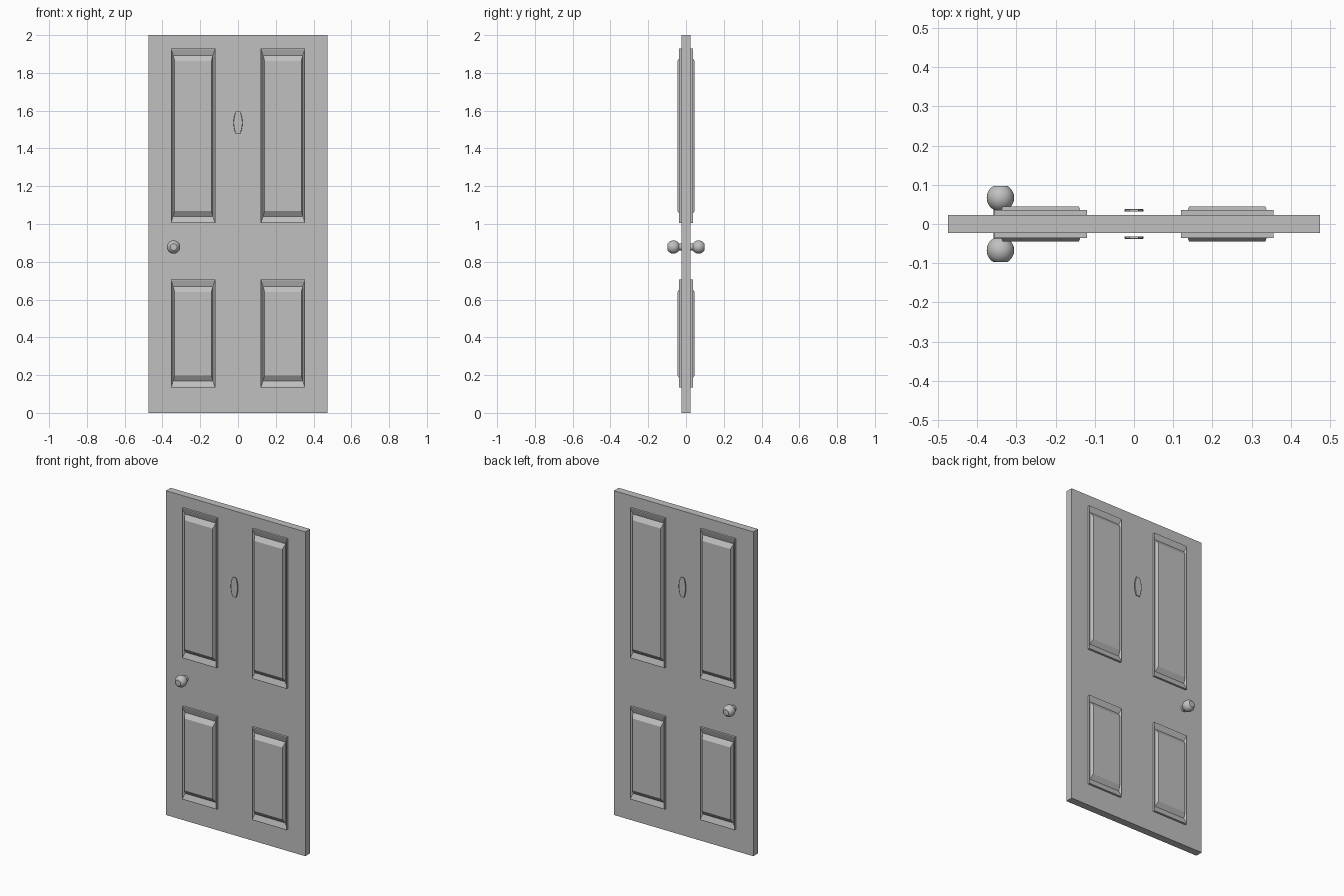
import bpy, bmesh, math

default = bpy.data.objects.get("Cube")
if default:
    bpy.data.objects.remove(default, do_unlink=True)

GREY = (0.53, 0.53, 0.53, 1.0)
paint = bpy.data.materials.new("plain_grey")
paint.use_nodes = True
paint.diffuse_color = GREY
paint.node_tree.nodes["Principled BSDF"].inputs["Base Color"].default_value = GREY

HALF_DEPTH = 0.023


def finish(name, bm, mirror_x=False, mirror_y=False, smooth=False):
    """Turn a bmesh into a named object, mirrored about the door centre."""
    mesh = bpy.data.meshes.new(name)
    bm.to_mesh(mesh)
    bm.free()
    mesh.materials.append(paint)
    obj = bpy.data.objects.new(name, mesh)
    bpy.context.collection.objects.link(obj)
    if mirror_x or mirror_y:
        mod = obj.modifiers.new("both_sides", "MIRROR")
        mod.use_axis = (mirror_x, mirror_y, False)
        mod.use_mirror_merge = False
    if smooth:
        bpy.ops.object.select_all(action="DESELECT")
        obj.select_set(True)
        bpy.context.view_layer.objects.active = obj
        bpy.ops.object.shade_smooth_by_angle(angle=math.radians(35))
    return obj


def loft(rings, cap_back=False):
    """Bridge rings that run from the back towards the front, then cap."""
    bm = bmesh.new()
    loops = [[bm.verts.new(p) for p in ring] for ring in rings]
    for a, b in zip(loops, loops[1:]):
        for i in range(len(a)):
            j = (i + 1) % len(a)
            bm.faces.new((a[i], a[j], b[j], b[i]))
    bm.faces.new(loops[-1])
    if cap_back:
        bm.faces.new(loops[0][::-1])
    return bm


def rectangle(x0, x1, z0, z1, inset_x, inset_z, depth):
    x0, x1, z0, z1 = x0 + inset_x, x1 - inset_x, z0 + inset_z, z1 - inset_z
    return [(x, -depth, z) for x, z in ((x0, z0), (x1, z0), (x1, z1), (x0, z1))]


def circle(x, z, radius, depth, sides=32):
    angles = [math.tau * i / sides for i in range(sides)]
    return [(x + radius * math.cos(a), -depth, z + radius * math.sin(a)) for a in angles]


# Door slab
bm = bmesh.new()
bmesh.ops.create_cube(bm, size=1)
for v in bm.verts:
    v.co = (v.co.x * 0.95, v.co.y * 2 * HALF_DEPTH, v.co.z * 2 + 1)
finish("door_slab", bm)

# Raised panels: lip, slope into a groove, slope up to the field
PROFILE = [(0, 0, 0.022), (0, 0, 0.036), (0.003, 0.005, 0.036),
           (0.013, 0.036, 0.026), (0.021, 0.064, 0.045)]
for name, z0, z1 in (("upper_panels", 1.005, 1.928), ("lower_panels", 0.134, 0.705)):
    rings = [rectangle(0.12, 0.356, z0, z1, *step) for step in PROFILE]
    finish(name, loft(rings), mirror_x=True, mirror_y=True)

# Door knobs: round neck and a ball with a flattened end
KNOB_X, KNOB_Z, BALL, CENTRE = -0.341, 0.878, 0.035, 0.067
rings = [circle(KNOB_X, KNOB_Z, 0.018, 0.022)]
for i in range(13):
    a = math.radians(31 + 118 * i / 12)
    rings.append(circle(KNOB_X, KNOB_Z, BALL * math.sin(a), CENTRE - BALL * math.cos(a)))
finish("door_knobs", loft(rings), mirror_y=True, smooth=True)


# Small barrel-shaped plates set just off the slab
def barrel(depth, scale=1.0):
    side = [(0.012 + 0.012 * math.cos(t * math.pi / 2), 0.06 * t)
            for t in [i / 6 for i in range(-6, 7)]]
    outline = side + [(-x, z) for x, z in reversed(side)]
    return [(x * scale, -depth, 1.536 + z * scale) for x, z in outline]


finish("centre_plates", loft([barrel(0.032), barrel(0.037), barrel(0.038, 0.95)], cap_back=True),
       mirror_y=True)
